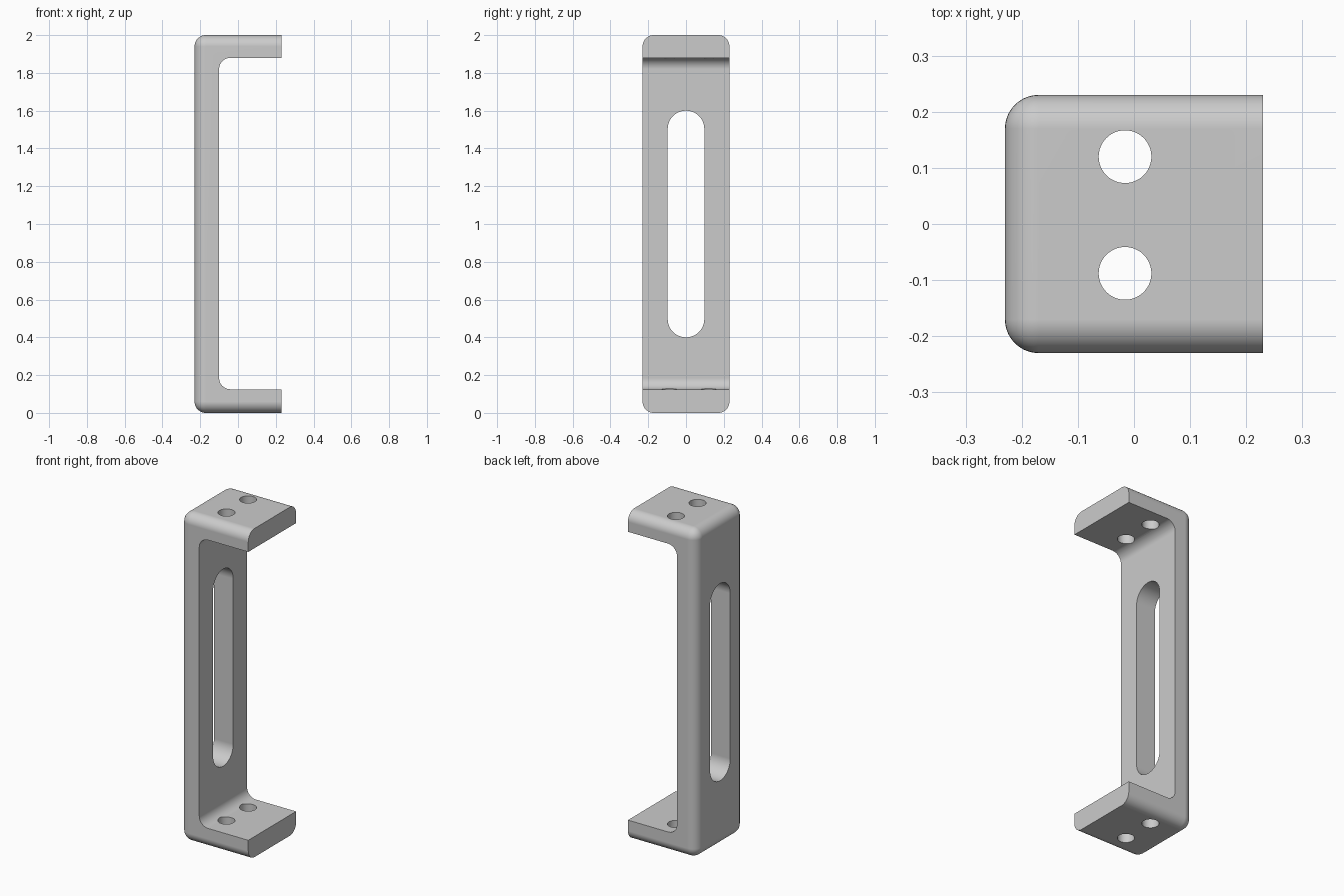
import bpy, bmesh
from math import sin, cos, pi, radians

if "Cube" in bpy.data.objects:
    bpy.data.objects.remove(bpy.data.objects["Cube"])

HALF, HEIGHT, ROUND = 0.23, 2.0, 0.06

# Single grey material
grey = bpy.data.materials.new("plain grey")
grey.use_nodes = True
colour = (0.6, 0.6, 0.6, 1)
grey.diffuse_color = colour
grey.node_tree.nodes["Principled BSDF"].inputs["Base Color"].default_value = colour


def add_object(name, bm):
    bmesh.ops.recalc_face_normals(bm, faces=bm.faces[:])
    mesh = bpy.data.meshes.new(name)
    bm.to_mesh(mesh)
    bm.free()
    mesh.materials.append(grey)
    obj = bpy.data.objects.new(name, mesh)
    bpy.context.collection.objects.link(obj)
    return obj


def rounded_prism(name, axis, u0, u1, v0, v1, r, lo, hi, steps=12):
    """Rounded rectangle pushed along one axis from lo to hi."""
    place = {"x": lambda u, v: (lo, u, v),
             "y": lambda u, v: (u, lo, v),
             "z": lambda u, v: (u, v, lo)}[axis]
    centres = [(u1 - r, v1 - r), (u0 + r, v1 - r), (u0 + r, v0 + r), (u1 - r, v0 + r)]
    bm = bmesh.new()
    for i, (cu, cv) in enumerate(centres):
        for k in range(steps + 1):
            a = (i + k / steps) * pi / 2
            bm.verts.new(place(cu + r * cos(a), cv + r * sin(a)))
    face = bm.faces.new(bm.verts[:])
    bmesh.ops.remove_doubles(bm, verts=bm.verts[:], dist=1e-5)
    face = bm.faces[:][0]
    out = bmesh.ops.extrude_face_region(bm, geom=[face], use_keep_orig=True)
    moved = [g for g in out["geom"] if isinstance(g, bmesh.types.BMVert)]
    bmesh.ops.translate(bm, verts=moved, vec=[(hi - lo) * (axis == n) for n in "xyz"])
    obj = add_object(name, bm)
    obj.hide_render = True
    return obj


# Block rounded on every edge except those around the flat open end
bm = bmesh.new()
bmesh.ops.create_cube(bm, size=1)
for v in bm.verts:
    v.co = (v.co.x * 2 * HALF, v.co.y * 2 * HALF, (v.co.z + 0.5) * HEIGHT)
edges = [e for e in bm.edges if any(v.co.x < 0 for v in e.verts)]
bmesh.ops.bevel(bm, geom=edges, offset=ROUND, segments=10, profile=0.5,
                affect="EDGES", clamp_overlap=True)
bracket = add_object("bracket", bm)

# Opening between the arms, long slot, and a pair of screw holes
hole_x, hole_r = -0.016, 0.047
cutters = [
    rounded_prism("arm_opening", "y", -0.1, 0.6, 0.125, 1.88, ROUND, -0.5, 0.5),
    rounded_prism("slot_cutter", "x", -0.097, 0.097, 0.4, 1.6, 0.097, -0.5, 0.5),
]
for y in (0.12, -0.088):
    cutters.append(rounded_prism("hole_cutter", "z", hole_x - hole_r, hole_x + hole_r,
                                 y - hole_r, y + hole_r, hole_r, -0.5, 2.5))

bpy.ops.object.select_all(action="DESELECT")
bpy.context.view_layer.objects.active = bracket
bracket.select_set(True)
for cutter in cutters:
    mod = bracket.modifiers.new("cut", "BOOLEAN")
    mod.operation = "DIFFERENCE"
    mod.solver = "EXACT"
    mod.object = cutter
    bpy.ops.object.modifier_apply(modifier=mod.name)
    bpy.data.objects.remove(cutter)

# Smooth rounds, crisp edges and flat faces
bpy.ops.object.shade_smooth_by_angle(angle=radians(30))
weighted = bracket.modifiers.new("even_normals", "WEIGHTED_NORMAL")
weighted.keep_sharp = True
